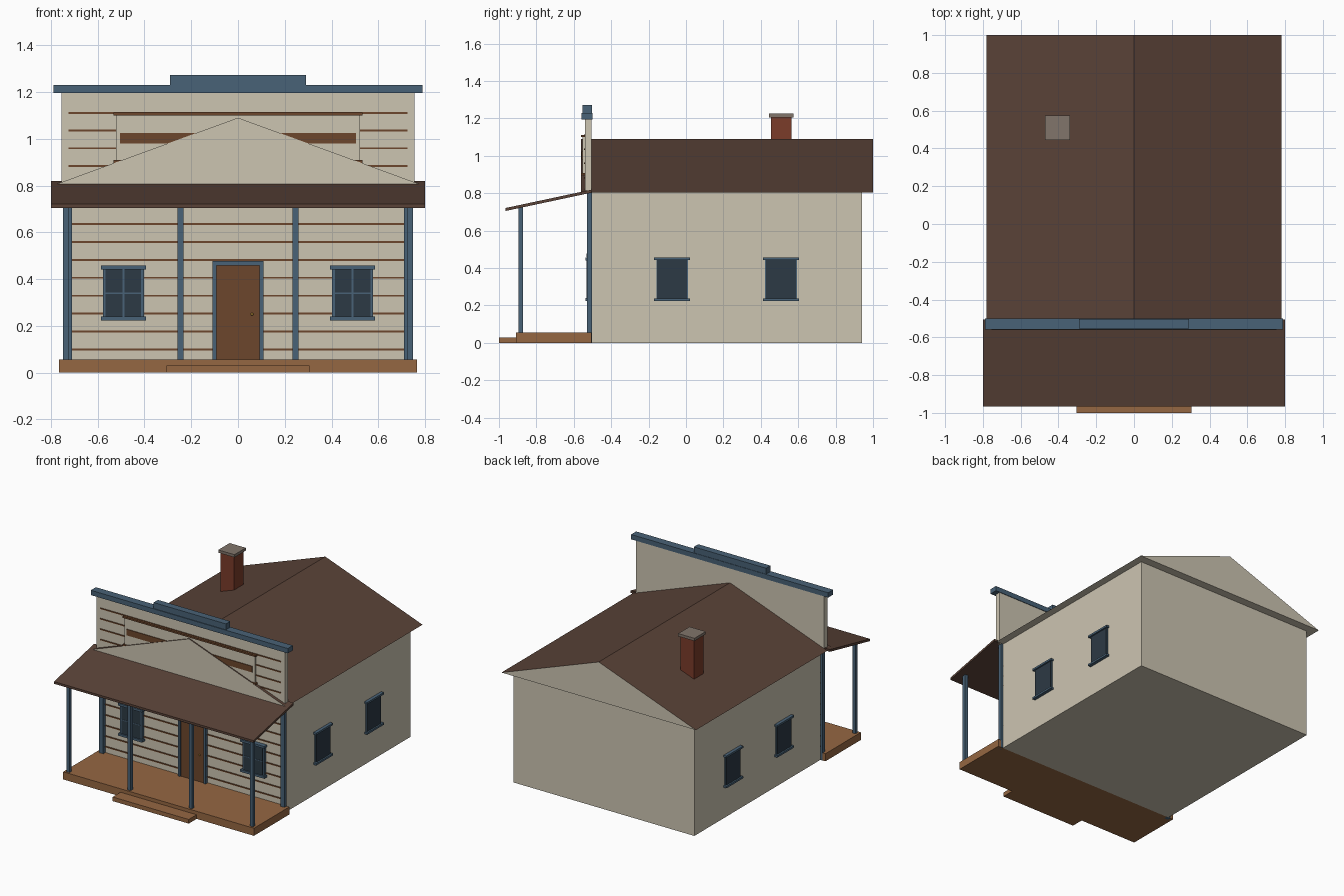
import bpy, math

if "Cube" in bpy.data.objects:
    bpy.data.objects.remove(bpy.data.objects["Cube"])


def mat(name, r, g, b):
    m = bpy.data.materials.new(name)
    m.diffuse_color = [(c / 255) ** 2.2 for c in (r, g, b)] + [1]
    m.use_nodes = True
    m.node_tree.nodes["Principled BSDF"].inputs["Base Color"].default_value = m.diffuse_color
    return m


CREAM = mat("cream_paint", 203, 195, 176)
BLUE = mat("blue_trim", 74, 98, 118)
ROOF = mat("brown_shingle", 90, 68, 58)
WOOD = mat("deck_wood", 148, 103, 68)
BROWN = mat("dark_wood", 108, 72, 48)
GLASS = mat("dark_glass", 48, 60, 70)
BRICK = mat("brick", 122, 62, 46)
STONE = mat("cap_stone", 128, 116, 106)
BRASS = mat("brass", 180, 140, 60)


def mesh(name, verts, faces, *mats):
    me = bpy.data.meshes.new(name)
    me.from_pydata(verts, [], faces)
    for m in mats:
        me.materials.append(m)
    ob = bpy.data.objects.new(name, me)
    bpy.context.collection.objects.link(ob)
    return ob


def box(name, x, y, z, m):
    """Box from (min, max) ranges."""
    v = [(a, b, c) for a in x for b in y for c in z]
    f = [(0, 1, 3, 2), (4, 6, 7, 5), (0, 4, 5, 1), (2, 3, 7, 6), (0, 2, 6, 4), (1, 5, 7, 3)]
    return mesh(name, v, f, m)


def span(c, half):
    return (c - half, c + half)


# House body
box("house_body", (-.725, .725), (-.505, .94), (0, .805), CREAM)

# Gable roof: solid prism with cream ends and brown slopes
v = [(x, y, z) for y in (-.562, 1) for x, z in ((-.78, .805), (.78, .805), (0, 1.09))]
roof = mesh("gable_roof", v, [(0, 1, 2), (3, 5, 4), (0, 3, 4, 1), (1, 4, 5, 2), (2, 5, 3, 0)], CREAM, ROOF)
for i in (3, 4):
    roof.data.polygons[i].material_index = 1

# Chimney
box("chimney", span(-.405, .055), span(.51, .055), (.88, 1.205), BRICK)
box("chimney_cap", span(-.405, .065), span(.51, .065), (1.205, 1.225), STONE)

# False front with cornice
box("false_front", (-.755, .755), (-.54, -.504), (.8, 1.197), CREAM)
box("cornice", (-.79, .79), (-.558, -.5), (1.195, 1.23), BLUE)
box("cornice_crest", (-.29, .29), (-.553, -.503), (1.23, 1.273), BLUE)

# Siding grooves
for k in range(8):
    z = .099 + .0766 * k
    box(f"siding_line_{k}", (-.725, .725), (-.511, -.5), span(z, .004), BROWN)
for k in range(4):
    z = .884 + .0755 * k
    box(f"upper_siding_line_{k}", (-.725, .725), (-.545, -.53), span(z, .004), BROWN)

# Blank sign board
box("sign_board", (-.522, .522), (-.553, -.53), (.9, 1.105), CREAM)
box("sign_bar", (-.505, .505), (-.558, -.54), (.98, 1.024), BROWN)
box("sign_top_trim", (-.533, .533), (-.561, -.53), (1.1, 1.112), BROWN)
box("sign_bottom_trim", (-.533, .533), (-.561, -.53), (.897, .909), BROWN)

# Porch deck and step
box("porch_deck", (-.765, .765), (-.91, -.505), (0, .055), WOOD)
box("porch_step", (-.305, .305), (-1, -.905), (0, .03), WOOD)

# Sloping porch roof
v = [(x, y, z) for x in (-.8, .8)
     for y, z in ((-.965, .705), (-.505, .803), (-.505, .819), (-.965, .721))]
mesh("porch_roof", v, [(0, 1, 2, 3), (7, 6, 5, 4), (0, 4, 5, 1), (1, 5, 6, 2), (2, 6, 7, 3), (3, 7, 4, 0)], ROOF)

# Porch posts and corner boards
for i, x in enumerate((-.736, -.246, .246, .736)):
    box(f"porch_post_{i}", span(x, .0125), span(-.884, .0125), (.05, .727), BLUE)
for s in (-1, 1):
    box("corner_board", sorted((s * .71, s * .743)), (-.53, -.503), (0, .806), BLUE)

# Door with frame and knob
box("door", (-.095, .095), (-.522, -.5), (.05, .46), BROWN)
for s in (-1, 1):
    box("door_jamb", sorted((s * .093, s * .11)), (-.53, -.5), (.05, .475), BLUE)
box("door_head", (-.11, .11), (-.533, -.5), (.458, .478), BLUE)
bpy.ops.mesh.primitive_uv_sphere_add(segments=12, ring_count=8, radius=.006, location=(.06, -.526, .25))
knob = bpy.context.object
knob.name = "door_knob"
knob.data.materials.append(BRASS)
bpy.ops.object.shade_smooth_by_angle()

# Front windows: frame, glass, muntins, sill and head
for x in (-.49, .49):
    box("front_window_frame", span(x, .088), (-.524, -.5), (.23, .452), BLUE)
    box("front_window_glass", span(x, .076), (-.528, -.51), (.238, .443), GLASS)
    box("front_window_muntin_v", span(x, .004), (-.531, -.51), (.238, .443), BLUE)
    box("front_window_muntin_h", span(x, .076), (-.530, -.51), span(.34, .003), BLUE)
    for n, z in (("sill", .231), ("head", .449)):
        box("front_window_" + n, span(x, .096), (-.537, -.5), span(z, .008), BLUE)

# Side windows, mirrored left and right
for s in (-1, 1):
    for y in (-.074, .508):
        box("side_window_frame", sorted((s * .7, s * .733)), span(y, .085), (.23, .45), BLUE)
        box("side_window_glass", sorted((s * .7, s * .737)), span(y, .08), (.235, .445), GLASS)
        for n, z in (("sill", .230), ("head", .450)):
            box("side_window_" + n, sorted((s * .7, s * .748)), span(y, .096), span(z, .007), BLUE)
